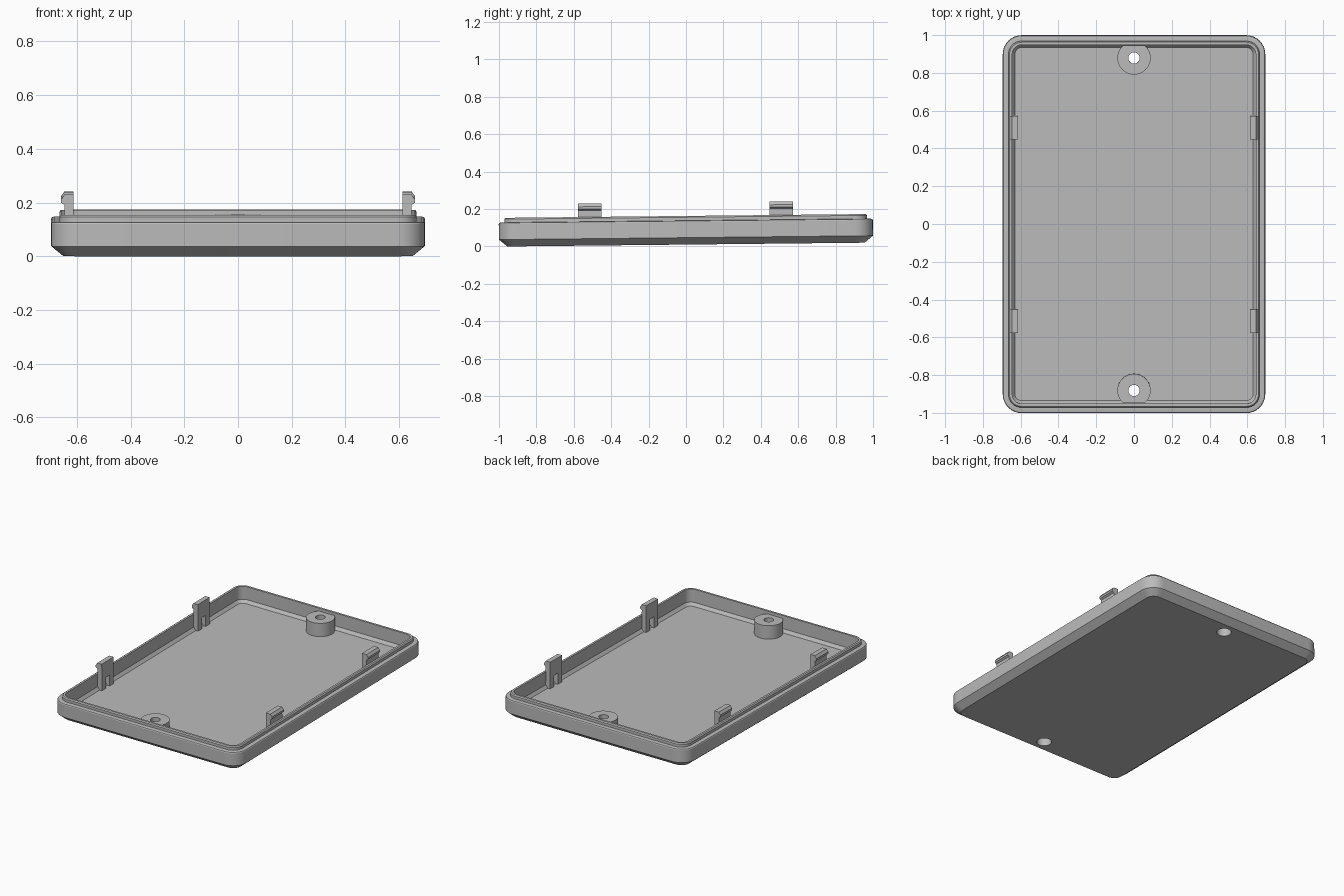
import bpy, bmesh, math
from mathutils import Matrix

cube = bpy.data.objects.get("Cube")
if cube:
    bpy.data.objects.remove(cube, do_unlink=True)

HALF_X, HALF_Y, CORNER = 0.695, 1.0, 0.1
FLOOR, WALL_IN = 0.045, 0.05
TILT = Matrix.Translation((0, 0, 0.01)) @ Matrix.Rotation(0.0105, 4, 'X')

grey = bpy.data.materials.new("grey plastic")
grey.use_nodes = True
grey.diffuse_color = (0.5, 0.5, 0.5, 1)
grey.node_tree.nodes["Principled BSDF"].inputs["Base Color"].default_value = (0.5, 0.5, 0.5, 1)


def loft(name, rings):
    """Skin a stack of matching rings and cap both ends."""
    bm = bmesh.new()
    loops = [[bm.verts.new(p) for p in ring] for ring in rings]
    n = len(loops[0])
    for a, b in zip(loops, loops[1:]):
        for i in range(n):
            j = (i + 1) % n
            bm.faces.new((a[i], a[j], b[j], b[i]))
    bm.faces.new(loops[0][::-1])
    bm.faces.new(loops[-1])
    bmesh.ops.recalc_face_normals(bm, faces=bm.faces)
    mesh = bpy.data.meshes.new(name)
    bm.to_mesh(mesh)
    bm.free()
    mesh.materials.append(grey)
    obj = bpy.data.objects.new(name, mesh)
    bpy.context.collection.objects.link(obj)
    obj.matrix_world = TILT
    return obj


def rounded_ring(inset, z, steps=8):
    """Rounded rectangle offset inwards from the outer wall."""
    r = max(CORNER - inset, 0.02)
    cx, cy = HALF_X - inset - r, HALF_Y - inset - r
    ring = []
    for k, (sx, sy) in enumerate([(1, 1), (-1, 1), (-1, -1), (1, -1)]):
        for i in range(steps + 1):
            a = (k + i / steps) * math.pi / 2
            ring.append((sx * cx + r * math.cos(a), sy * cy + r * math.sin(a), z))
    return ring


def circle(y, r, z, limit=9.0, n=48):
    pts = []
    for i in range(n):
        a = 2 * math.pi * i / n
        py = y + r * math.sin(a)
        pts.append((r * math.cos(a), max(-limit, min(limit, py)), z))
    return pts


def make_active(obj):
    bpy.ops.object.select_all(action='DESELECT')
    obj.select_set(True)
    bpy.context.view_layer.objects.active = obj


def cut(obj, cutter):
    make_active(obj)
    mod = obj.modifiers.new("hole", 'BOOLEAN')
    mod.operation = 'DIFFERENCE'
    mod.solver = 'EXACT'
    mod.object = cutter
    bpy.ops.object.modifier_apply(modifier=mod.name)


def smooth(obj):
    make_active(obj)
    bpy.ops.object.shade_smooth_by_angle(angle=math.radians(25))


# Tray: chamfered base, outer wall, stepped lip, inner wall and floor
profile = [(0.045, 0), (0, 0.037), (0, 0.121), (0.003, 0.126), (0.01, 0.128),
           (0.03, 0.128), (0.03, 0.146), (0.036, 0.153), (WALL_IN, 0.153),
           (WALL_IN, 0.065), (0.065, FLOOR)]
tray = loft("tray", [rounded_ring(i, z) for i, z in profile])

# Screw bosses trimmed flat by the end walls, with counterbored holes
for side, label in ((-1, "front"), (1, "back")):
    y = side * 0.88
    limit = HALF_Y - WALL_IN - 0.003
    boss = loft(label + "_screw_boss",
                [circle(y, 0.088, z, limit) for z in (FLOOR - 0.001, 0.135)])
    cutter = loft("hole_cutter", [circle(y, r, z) for r, z in
                                  ((0.046, -0.1), (0.046, 0.09), (0.03, 0.09), (0.03, 0.3))])
    bpy.context.view_layer.update()
    cut(tray, cutter)
    cut(boss, cutter)
    bpy.data.objects.remove(cutter, do_unlink=True)
    smooth(boss)
smooth(tray)

# Snap clips: hooked plate standing on two legs
HOOK = [(0.613, 0.12), (0.646, 0.12), (0.646, 0.187), (0.658, 0.195),
        (0.658, 0.208), (0.646, 0.225), (0.613, 0.225)]
LEG = [(0.613, FLOOR - 0.001), (0.646, FLOOR - 0.001), (0.646, 0.12), (0.613, 0.12)]


def prism(name, outline, side, y0, y1):
    return loft(name, [[(side * x, y, z) for x, z in outline] for y in (y0, y1)])


for side, side_name in ((1, "left"), (-1, "right")):
    for y, end_name in ((-0.512, "front"), (0.512, "back")):
        label = f"{end_name}_{side_name}_clip"
        prism(label + "_hook", HOOK, side, y - 0.063, y + 0.063)
        prism(label + "_leg_a", LEG, side, y - 0.063, y - 0.02)
        prism(label + "_leg_b", LEG, side, y + 0.02, y + 0.063)
